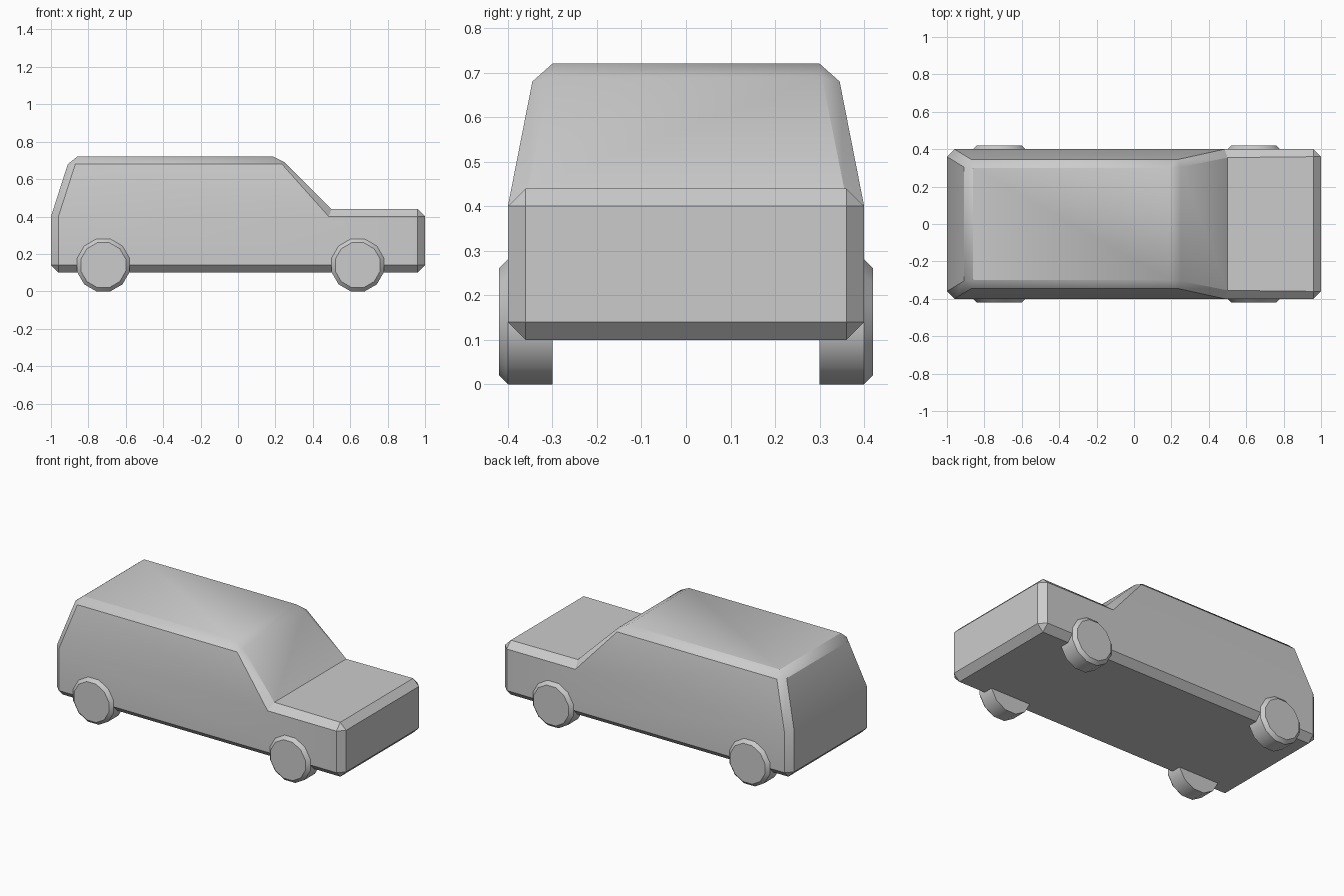
import bpy, bmesh, math

cube = bpy.data.objects.get("Cube")
if cube:
    bpy.data.objects.remove(cube, do_unlink=True)

grey = bpy.data.materials.new("plain grey")
grey.use_nodes = True
COLOUR = (0.6, 0.6, 0.6, 1)
grey.diffuse_color = COLOUR
grey.node_tree.nodes["Principled BSDF"].inputs["Base Color"].default_value = COLOUR


def finish(bm, name):
    """Turn a bmesh into a shaded object."""
    bmesh.ops.recalc_face_normals(bm, faces=bm.faces[:])
    mesh = bpy.data.meshes.new(name)
    bm.to_mesh(mesh)
    bm.free()
    mesh.materials.append(grey)
    obj = bpy.data.objects.new(name, mesh)
    bpy.context.collection.objects.link(obj)
    bpy.ops.object.select_all(action='DESELECT')
    obj.select_set(True)
    bpy.context.view_layer.objects.active = obj
    bpy.ops.object.shade_smooth_by_angle(angle=math.radians(32))
    return obj


# Flank outline: x, z, half width
FLANK = [(-0.96, 0.14, 0.4), (0.96, 0.14, 0.4), (0.96, 0.4, 0.4), (0.485, 0.4, 0.4),
         (0.235, 0.68, 0.345), (-0.87, 0.68, 0.345), (-0.96, 0.4, 0.4)]
# Centre outline: x, z, half width, matching flank corner
CENTRE = [(-1, 0.14, 0.36, 0), (-0.96, 0.1, 0.36, 0), (0.96, 0.1, 0.36, 1),
          (1, 0.14, 0.36, 1), (1, 0.4, 0.36, 2), (0.96, 0.44, 0.36, 2),
          (0.5, 0.44, 0.355, 3), (0.25, 0.69, 0.305, 4), (0.19, 0.72, 0.3, 4),
          (-0.86, 0.72, 0.3, 5), (-0.91, 0.68, 0.305, 5), (-1, 0.4, 0.36, 6)]


def car_body():
    bm = bmesh.new()
    rims = []
    for side in (-1, 1):
        flank = [bm.verts.new((x, side * w, z)) for x, z, w in FLANK]
        rim = [bm.verts.new((x, side * w, z)) for x, z, w, _ in CENTRE]
        rims.append(rim)
        # Lower panel and inward-leaning cabin panel
        bm.faces.new([flank[i] for i in (0, 1, 2, 3, 6)])
        bm.faces.new(flank[3:])
        # Chamfer strip around the flank, with corner triangles
        for i, point in enumerate(CENTRE):
            j = (i + 1) % len(CENTRE)
            a, b = point[3], CENTRE[j][3]
            corners = [rim[i], rim[j], flank[b]]
            if a != b:
                corners.append(flank[a])
            bm.faces.new(corners)
    # Roof, bonnet, ends and floor
    right, left = rims
    for i in range(len(CENTRE)):
        j = (i + 1) % len(CENTRE)
        bm.faces.new((right[i], right[j], left[j], left[i]))
    return finish(bm, "car_body")


def wheel(name, x, side, sides=12, radius=0.14):
    bm = bmesh.new()
    rings = []
    # Inner edge, tread edge and chamfered outer face
    for y, r in ((0.3, radius), (0.4, radius), (0.42, radius - 0.02)):
        r /= math.cos(math.pi / sides)
        angles = [math.tau * (k + 0.5) / sides for k in range(sides)]
        rings.append([bm.verts.new((x + r * math.cos(a), side * y,
                                    radius + r * math.sin(a))) for a in angles])
    bm.faces.new(rings[0])
    bm.faces.new(rings[-1])
    for lower, upper in zip(rings, rings[1:]):
        for k in range(sides):
            n = (k + 1) % sides
            bm.faces.new((lower[k], lower[n], upper[n], upper[k]))
    return finish(bm, name)


car_body()
for end, x in (("rear", -0.72), ("bonnet", 0.64)):
    for label, side in (("near", -1), ("far", 1)):
        wheel(f"{end}_{label}_wheel", x, side)
